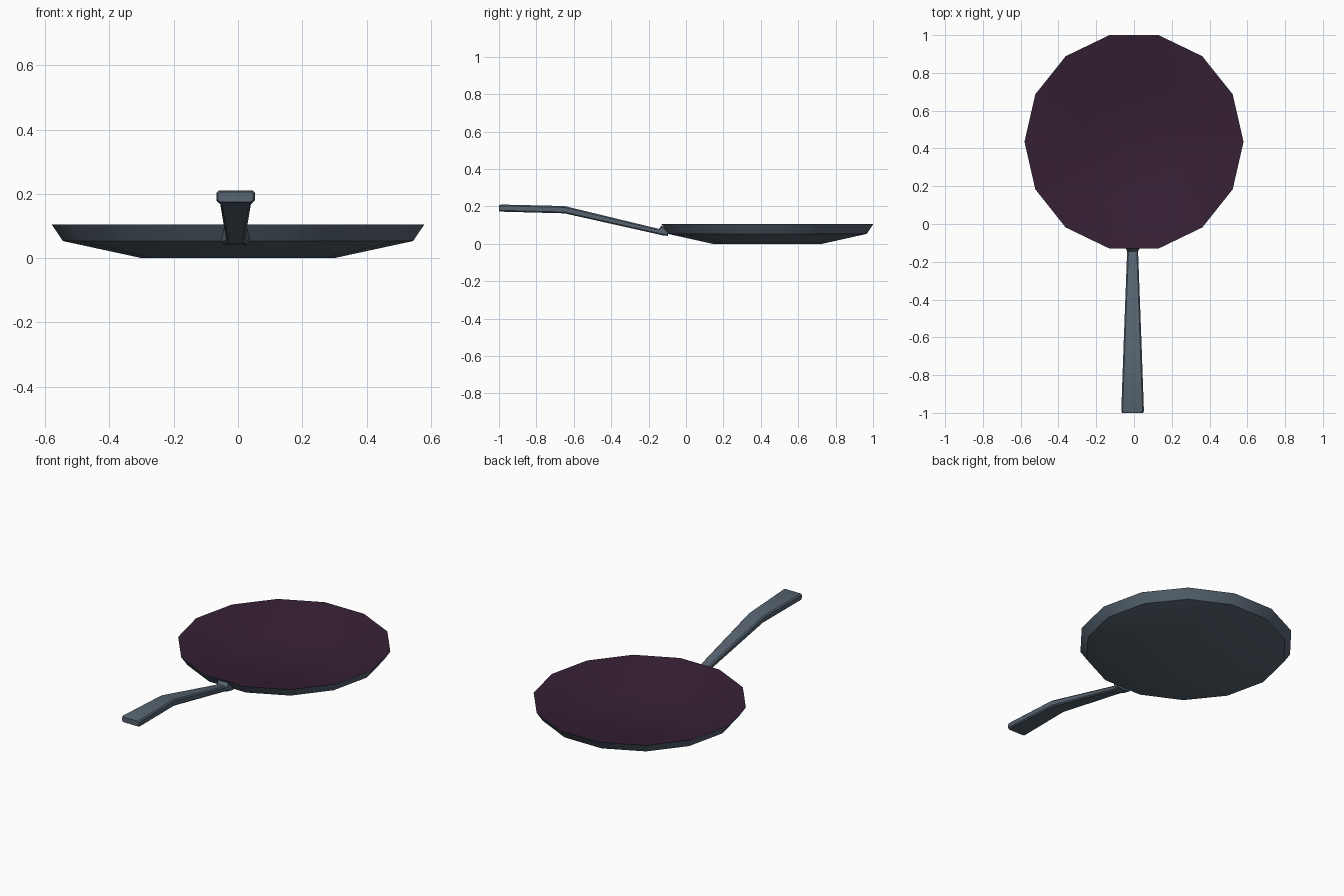
import bpy, bmesh, math

if "Cube" in bpy.data.objects:
    bpy.data.objects.remove(bpy.data.objects["Cube"])

def material(name, col):
    m = bpy.data.materials.new(name)
    m.diffuse_color = (*col, 1)
    m.use_nodes = True
    m.node_tree.nodes["Principled BSDF"].inputs["Base Color"].default_value = m.diffuse_color
    return m

slate = material("slate metal", (0.095, 0.13, 0.165))
plum = material("dark plum coating", (0.037, 0.0145, 0.035))

def loft(name, rings, mats):
    """Skin a list of closed rings and cap both ends."""
    bm = bmesh.new()
    vr = [[bm.verts.new(p) for p in r] for r in rings]
    n = len(vr[0])
    for k, (a, b) in enumerate(zip(vr, vr[1:])):
        for i in range(n):
            f = bm.faces.new((a[i], a[(i + 1) % n], b[(i + 1) % n], b[i]))
            f.material_index = mats[k]
    bm.faces.new(vr[0][::-1]).material_index = mats[0]
    bm.faces.new(vr[-1]).material_index = mats[-1]
    bmesh.ops.recalc_face_normals(bm, faces=bm.faces)
    me = bpy.data.meshes.new(name)
    bm.to_mesh(me)
    bm.free()
    me.materials.append(slate)
    me.materials.append(plum)
    ob = bpy.data.objects.new(name, me)
    bpy.context.collection.objects.link(ob)
    bpy.ops.object.select_all(action='DESELECT')
    ob.select_set(True)
    bpy.context.view_layer.objects.active = ob
    bpy.ops.object.shade_smooth_by_angle(angle=math.radians(30))
    return ob

# Pan: 14-sided shallow dish, outside, thin rim, then coated inside
SIDES, CY = 14, 0.435
profile = [(0.30, 0), (0.545, 0.053), (0.58, 0.105), (0.578, 0.105), (0.30, 0.015)]
rings = [[(r * math.cos(2 * math.pi * i / SIDES),
           CY + r * math.sin(2 * math.pi * i / SIDES), z) for i in range(SIDES)]
         for r, z in profile]
loft("pan_dish", rings, [0, 0, 0, 1])

# Handle: bevelled bar, widening and bending level towards the end
def section(y, top, hw, t):
    cx, b = -0.0075, 0.007
    half = [(hw - b, top), (hw, top - b), (hw, top - t + b), (hw - b, top - t)]
    pts = half + [(-x, z) for x, z in reversed(half)]
    return [(cx + x, y, z) for x, z in pts]

stations = [(-1.0, 0.206, 0.055, 0.031), (-0.99, 0.210, 0.060, 0.038),
            (-0.65, 0.202, 0.048, 0.039), (-0.145, 0.080, 0.029, 0.030),
            (-0.13, 0.098, 0.036, 0.052), (-0.095, 0.066, 0.044, 0.024)]
loft("handle", [section(*s) for s in stations], [0] * 5)
